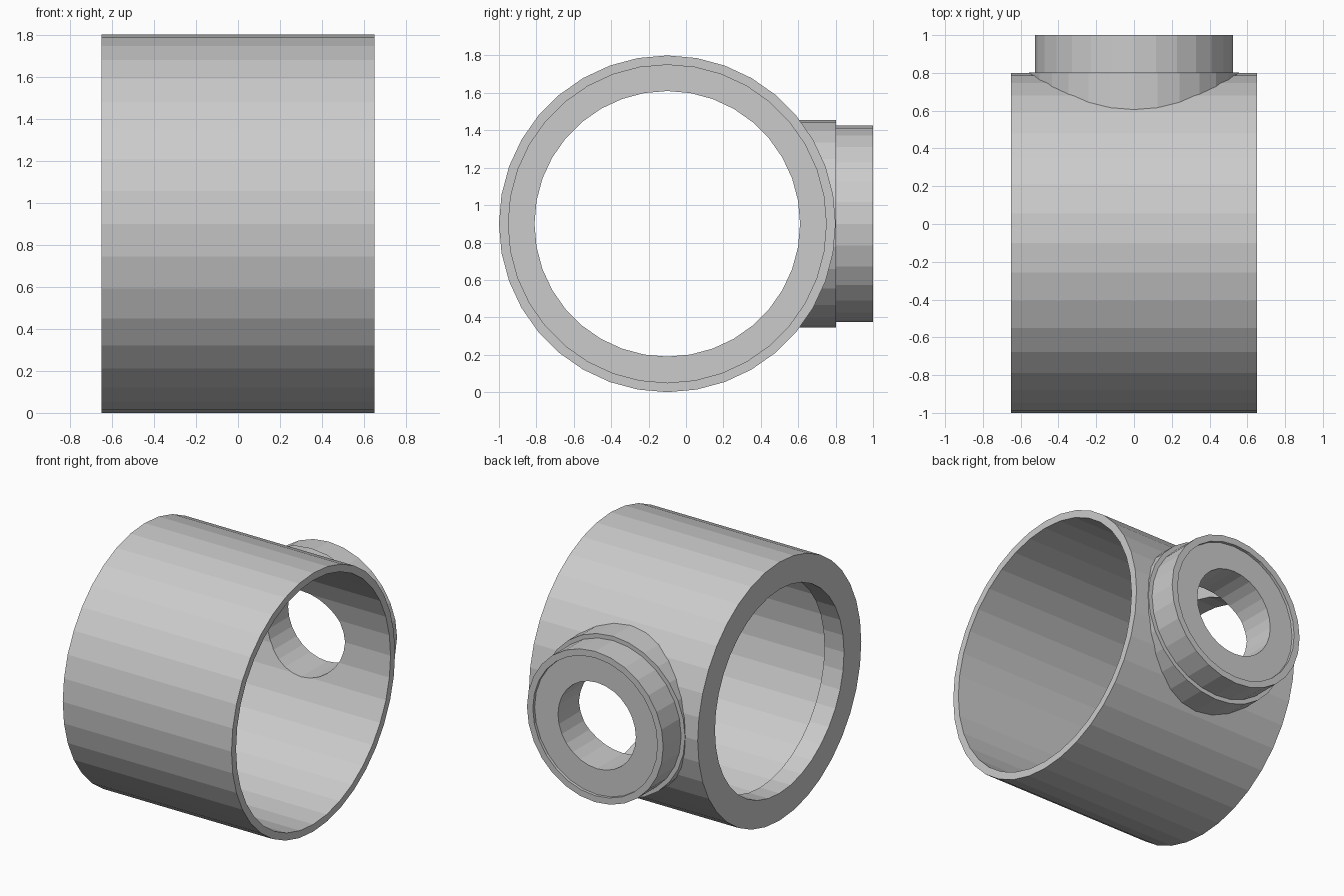
import bpy, bmesh, math

if "Cube" in bpy.data.objects:
    bpy.data.objects.remove(bpy.data.objects["Cube"])

grey = bpy.data.materials.new("light_grey")
grey.diffuse_color = (0.6, 0.6, 0.6, 1)
grey.use_nodes = True
grey.node_tree.nodes["Principled BSDF"].inputs["Base Color"].default_value = grey.diffuse_color

CENTRE_Y, CENTRE_Z = -0.1, 0.9


def lathe(name, profile, sides, axis):
    """Solid of revolution from (position, radius) pairs along the x or y axis."""
    bm = bmesh.new()
    rings = []
    for pos, r in profile:
        ring = []
        for i in range(sides):
            a = 2 * math.pi * i / sides
            u, v = r * math.cos(a), r * math.sin(a)
            co = (pos, CENTRE_Y + u, CENTRE_Z + v) if axis == "x" else (u, pos, CENTRE_Z + v)
            ring.append(bm.verts.new(co))
        rings.append(ring)
    for a, b in zip(rings, rings[1:]):
        for i in range(sides):
            j = (i + 1) % sides
            bm.faces.new((a[i], a[j], b[j], b[i]))
    bm.faces.new(rings[0])
    bm.faces.new(rings[-1])
    bmesh.ops.recalc_face_normals(bm, faces=bm.faces)
    mesh = bpy.data.meshes.new(name)
    bm.to_mesh(mesh)
    bm.free()
    mesh.materials.append(grey)
    ob = bpy.data.objects.new(name, mesh)
    bpy.context.collection.objects.link(ob)
    return ob


def combine(target, tool, operation):
    """Apply a boolean and remove the tool object."""
    tool.hide_render = True
    mod = target.modifiers.new(operation, "BOOLEAN")
    mod.operation = operation
    mod.solver = "EXACT"
    mod.object = tool
    bpy.context.view_layer.objects.active = target
    bpy.ops.object.modifier_apply(modifier=mod.name)
    bpy.data.objects.remove(tool)


# Main pipe and stepped side branch
fitting = lathe("pipe_fitting", [(-0.65, 0.9), (0.65, 0.9)], 36, "x")
branch = lathe("branch", [(0.0, 0.555), (0.803, 0.555), (0.803, 0.525), (1.0, 0.525)], 28, "y")
combine(fitting, branch, "UNION")

# Main bore: narrow lip at the left end, wide socket to the right
bore = lathe("main_bore", [(-0.8, 0.71), (-0.5, 0.71), (-0.5, 0.85), (0.8, 0.85)], 36, "x")
combine(fitting, bore, "DIFFERENCE")

# Branch port with a shallow recess in its end face
port = lathe("port_bore", [(0.1, 0.3), (0.98, 0.3), (0.98, 0.48), (1.1, 0.48)], 28, "y")
combine(fitting, port, "DIFFERENCE")
